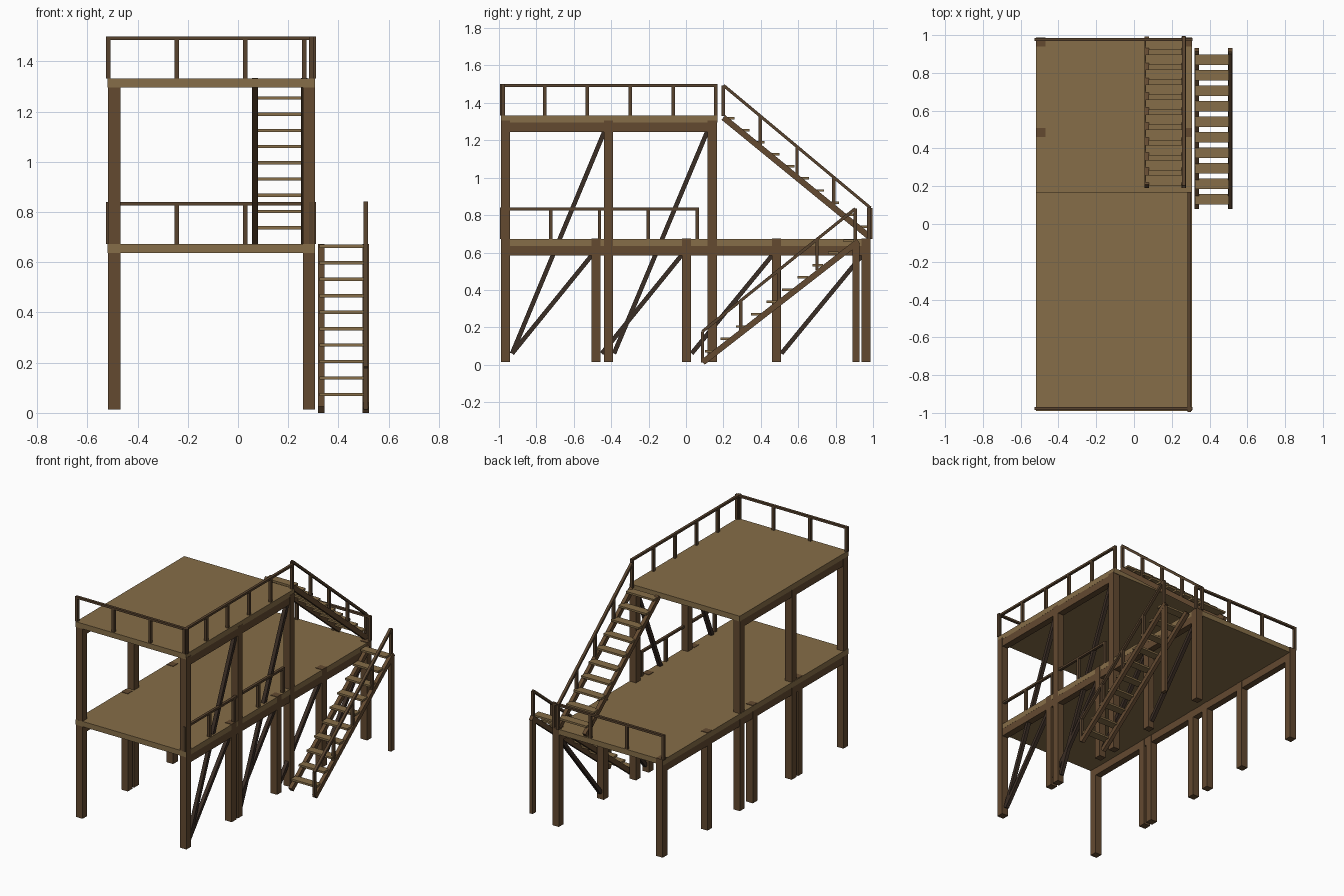
import bpy
from mathutils import Vector, Matrix

if "Cube" in bpy.data.objects:
    bpy.data.objects.remove(bpy.data.objects["Cube"])


def material(name, rgb):
    m = bpy.data.materials.new(name)
    m.diffuse_color = (*rgb, 1)
    m.use_nodes = True
    m.node_tree.nodes["Principled BSDF"].inputs["Base Color"].default_value = m.diffuse_color
    return m


PLANK = material("plank_wood", (0.24, 0.155, 0.065))
TIMBER = material("timber_wood", (0.125, 0.068, 0.03))
RAIL = material("rail_wood", (0.095, 0.055, 0.027))
BRACE = material("dark_wood", (0.042, 0.026, 0.018))


def mesh_box(name, size, matrix, mat):
    sx, sy, sz = (s / 2 for s in size)
    verts = [matrix @ Vector((x, y, z)) for x in (-sx, sx) for y in (-sy, sy) for z in (-sz, sz)]
    faces = [(0, 1, 3, 2), (4, 6, 7, 5), (0, 4, 5, 1), (2, 3, 7, 6), (0, 2, 6, 4), (1, 5, 7, 3)]
    me = bpy.data.meshes.new(name)
    me.from_pydata(verts, [], faces)
    me.materials.append(mat)
    ob = bpy.data.objects.new(name, me)
    bpy.context.collection.objects.link(ob)
    return ob


def box(name, x, y, z, mat):
    """Axis-aligned box from (min, max) ranges."""
    c = [(r[0] + r[1]) / 2 for r in (x, y, z)]
    return mesh_box(name, [r[1] - r[0] for r in (x, y, z)], Matrix.Translation(c), mat)


def bar(name, x, a, b, width, depth, mat):
    """Sloped bar in a plane of constant x, from a=(y, z) to b=(y, z)."""
    p, q = Vector((x, *a)), Vector((x, *b))
    d = (q - p).normalized()
    side = Vector((1, 0, 0))
    rot = Matrix((side, d, side.cross(d))).transposed().to_4x4()
    return mesh_box(name, (width, (q - p).length, depth), Matrix.Translation((p + q) / 2) @ rot, mat)


def around(c, w):
    return (c - w / 2, c + w / 2)


def lerp(a, b, t):
    return a + (b - a) * t


XL, XR, PW = -0.493, 0.283, 0.049     # post rows and post width
LOW, HIGH = 0.672, 1.332              # deck heights

# decks
box("lower_deck", (-0.519, 0.306), (-0.99, 0.985), (LOW - 0.036, LOW), PLANK)
box("upper_deck", (-0.519, 0.306), (-0.99, 0.168), (HIGH - 0.036, HIGH), PLANK)

# posts and long beams on both sides
for x, side in ((XL, "left"), (XR, "right")):
    for y in (-0.482, 0.002, 0.484, 0.963):
        box(f"lower_post_{side}", around(x, PW), around(y, PW), (0.014, LOW + 0.003), TIMBER)
    for y in (-0.965, -0.414, 0.14):
        box(f"upper_post_{side}", around(x, PW), around(y, PW), (0.014, 1.307), TIMBER)
    box(f"lower_beam_{side}", around(x, 0.045), (-0.985, 0.983), (0.585, 0.637), TIMBER)
    box(f"upper_beam_{side}", around(x, 0.045), (-0.985, 0.162), (1.245, 1.297), TIMBER)

# diagonal braces on the right side
for y0, y1 in ((-0.93, -0.5), (-0.45, -0.02), (0.03, 0.465), (0.51, 0.945)):
    bar("lower_brace", XR, (y0, 0.06), (y1, 0.59), 0.024, 0.024, BRACE)
for y0, y1 in ((-0.93, -0.435), (-0.385, 0.115)):
    bar("upper_brace", XR, (y0, 0.06), (y1, 1.25), 0.024, 0.024, BRACE)

RW, RH = 0.018, 0.168                 # rail width and height


def rail_x(name, y, x0, x1, base, bays):
    box(name + "_rail", (x0 - RW / 2, x1 + RW / 2), around(y, RW), (base + RH - 0.014, base + RH), RAIL)
    for i in range(bays + 1):
        box(name + "_baluster", around(lerp(x0, x1, i / bays), RW), around(y, RW), (base, base + RH - 0.007), RAIL)


def rail_y(name, x, y0, y1, base, bays):
    box(name + "_rail", around(x, RW), (y0 - RW / 2, y1 + RW / 2), (base + RH - 0.014, base + RH), RAIL)
    for i in range(bays + 1):
        box(name + "_baluster", around(x, RW), around(lerp(y0, y1, i / bays), RW), (base, base + RH - 0.007), RAIL)


# deck railings
rail_x("upper_front", -0.977, -0.517, 0.302, HIGH, 3)
rail_y("upper_right", 0.292, -0.985, 0.16, HIGH, 5)
rail_x("lower_back", 0.977, -0.517, 0.302, LOW, 3)
rail_y("lower_right", 0.292, -0.985, 0.06, LOW, 4)


def stair(name, xs, bottom, top, first, last, rail_ends):
    """Two stringers, ten treads and a handrail on the +x side."""
    for x in xs:
        bar(name + "_stringer", x, bottom, top, 0.025, 0.032, TIMBER)
    for i in range(10):
        y, z = (lerp(first[k], last[k], i / 9) for k in (0, 1))
        box(name + "_tread", (xs[0] - 0.008, xs[1] + 0.004), around(y, 0.056), around(z, 0.013), PLANK)
    a, b = rail_ends
    bar(name + "_handrail", xs[1], a, b, 0.018, 0.016, RAIL)
    for i in range(5):
        y, z = (lerp(a[k], b[k], i / 4) for k in (0, 1))
        box(name + "_baluster", around(xs[1], RW), around(y, RW), (z - 0.165, z), RAIL)


# ground stair outside the right side, upper stair at the back
stair("ground_stair", (0.332, 0.509), (0.09, 0.013), (0.922, 0.66),
      (0.13, 0.073), (0.87, 0.664), ((0.088, 0.178), (0.905, 0.835)))
stair("upper_stair", (0.068, 0.264), (0.982, 0.683), (0.2, 1.322),
      (0.95, 0.738), (0.232, 1.319), ((0.987, 0.838), (0.2, 1.494)))

# post under the top of the ground stair
box("stair_post", around(0.509, 0.024), around(0.908, 0.038), (0.014, 0.65), TIMBER)
